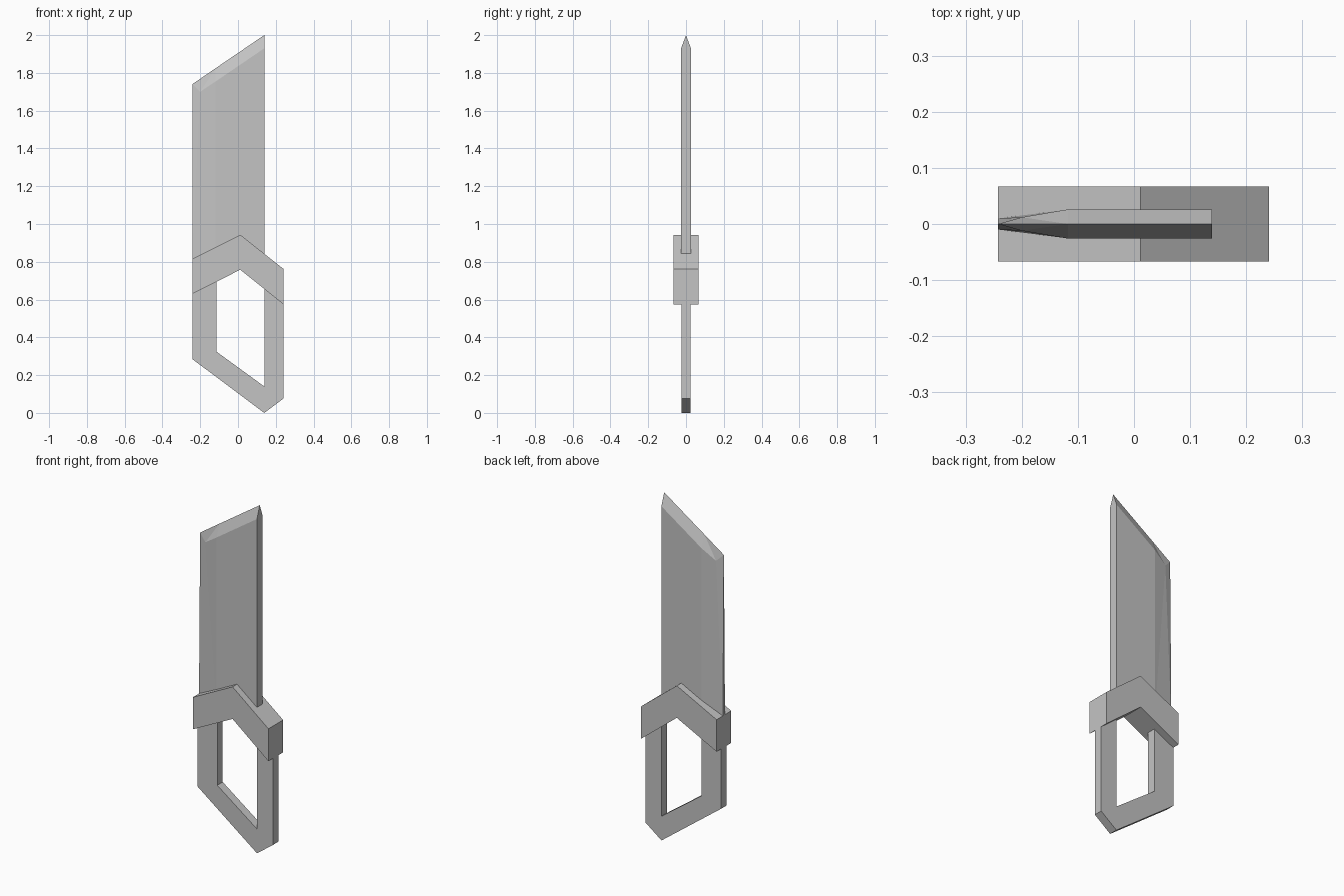
import bpy
import bmesh

if "Cube" in bpy.data.objects:
    bpy.data.objects.remove(bpy.data.objects["Cube"], do_unlink=True)

steel = bpy.data.materials.new("grey_steel")
steel.use_nodes = True
grey = (0.55, 0.55, 0.55, 1)
steel.diffuse_color = grey
steel.node_tree.nodes["Principled BSDF"].inputs["Base Color"].default_value = grey


def finish(name, bm):
    bmesh.ops.remove_doubles(bm, verts=bm.verts, dist=0.0001)
    bmesh.ops.recalc_face_normals(bm, faces=bm.faces)
    mesh = bpy.data.meshes.new(name)
    bm.to_mesh(mesh)
    bm.free()
    mesh.materials.append(steel)
    obj = bpy.data.objects.new(name, mesh)
    bpy.context.collection.objects.link(obj)
    return obj


def band(name, outer, inner, half):
    """Flat strip between two x-z lines, given thickness along y."""
    bm = bmesh.new()
    rings = []
    for (ax, az), (bx, bz) in zip(outer, inner):
        corners = [(ax, -half, az), (bx, -half, bz), (bx, half, bz), (ax, half, az)]
        rings.append([bm.verts.new(c) for c in corners])
    for r, s in zip(rings, rings[1:]):
        for i in range(4):
            j = (i + 1) % 4
            bm.faces.new((r[i], r[j], s[j], s[i]))
    bm.faces.new(rings[0])
    bm.faces.new(rings[-1])
    return finish(name, bm)


# Chevron guard
LEFT, RIGHT, SPINE = -0.242, 0.241, 0.139
band("guard",
     [(LEFT, 0.815), (0.012, 0.943), (RIGHT, 0.762)],
     [(LEFT, 0.63), (0.012, 0.758), (RIGHT, 0.575)], 0.067)

# Angular open handle, running up into the guard
band("handle",
     [(LEFT, 0.70), (LEFT, 0.285), (SPINE, 0), (RIGHT, 0.076), (RIGHT, 0.66)],
     [(-0.115, 0.76), (-0.115, 0.325), (SPINE, 0.14), (SPINE, 0.14), (SPINE, 0.72)], 0.025)

# Blade: half of it faceted, then mirrored across the middle plane
T, BASE, BEVEL = 0.026, 0.78, -0.118
points = {
    "tip": (SPINE, 0, 2.0),
    "ridge": (BEVEL, 0, 1.825),
    "point": (LEFT, 0, 1.74),
    "flat_back": (SPINE, T, 1.93),
    "flat_front": (BEVEL, T, 1.755),
    "bevel_corner": (-0.2, 0.012, 1.70),
    "edge_base": (LEFT, 0.01, BASE),
    "flat_base": (BEVEL, T, BASE),
    "spine_base": (SPINE, T, BASE),
    "edge_mid": (LEFT, 0, BASE),
    "spine_mid": (SPINE, 0, BASE),
}
facets = [
    "tip ridge flat_front flat_back", "ridge bevel_corner flat_front",
    "ridge point bevel_corner", "point edge_base bevel_corner",
    "bevel_corner edge_base flat_base", "bevel_corner flat_base flat_front",
    "flat_front flat_base spine_base flat_back",
    "tip flat_back spine_base spine_mid", "point edge_mid edge_base",
    "edge_mid spine_mid spine_base flat_base edge_base",
]
bm = bmesh.new()
for side in (1, -1):
    verts = {k: bm.verts.new((x, y * side, z)) for k, (x, y, z) in points.items()}
    for facet in facets:
        bm.faces.new([verts[k] for k in facet.split()])
finish("blade", bm)
